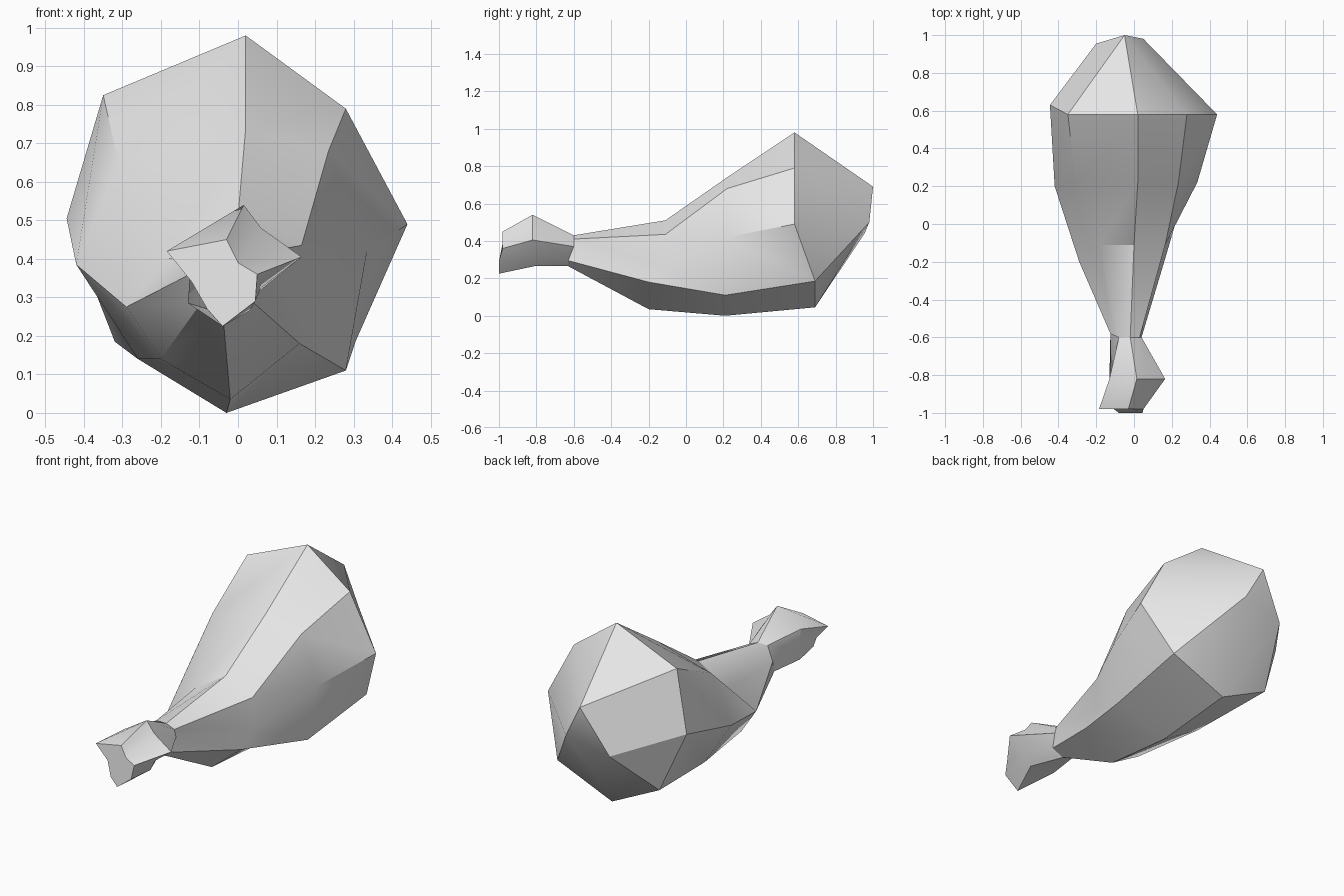
import bpy
import bmesh
import math

default_cube = bpy.data.objects.get("Cube")
if default_cube:
    bpy.data.objects.remove(default_cube, do_unlink=True)

# Plain grey clay colour
grey = bpy.data.materials.new("plain_grey")
grey.use_nodes = True
grey.diffuse_color = (0.8, 0.8, 0.8, 1)
grey.node_tree.nodes["Principled BSDF"].inputs["Base Color"].default_value = grey.diffuse_color


def ring(upper_y, lower_y, left_y, outline):
    """Eight-sided section, clockwise from the top; three stations slant it along y."""
    stations = [upper_y] * 3 + [lower_y] * 3 + [left_y] + [upper_y]
    return [(x, y, z) for (x, z), y in zip(outline, stations)]


def loft(name, rings, cap_first=False, cap_last=False):
    """Skin consecutive rings; repeated points in a ring merge into one corner."""
    bm = bmesh.new()
    corners = {}

    def corner(point):
        if point not in corners:
            corners[point] = bm.verts.new(point)
        return corners[point]

    def face(points):
        unique = list(dict.fromkeys(points))
        if len(unique) > 2:
            bm.faces.new([corner(p) for p in unique])

    for front, back in zip(rings, rings[1:]):
        for i in range(len(front)):
            j = (i + 1) % len(front)
            face([front[i], front[j], back[j], back[i]])
    if cap_first:
        face(rings[0])
    if cap_last:
        face(rings[-1])
    bmesh.ops.recalc_face_normals(bm, faces=bm.faces[:])
    mesh = bpy.data.meshes.new(name)
    bm.to_mesh(mesh)
    bm.free()
    mesh.materials.append(grey)
    obj = bpy.data.objects.new(name, mesh)
    bpy.context.collection.objects.link(obj)
    bpy.ops.object.select_all(action="DESELECT")
    obj.select_set(True)
    bpy.context.view_layer.objects.active = obj
    bpy.ops.object.shade_smooth_by_angle(angle=math.radians(30))
    return obj


# Sections from the bone end to the thick end
bone_end = ring(-0.98, -1, -0.97, [
    (-.03, .45), (0, .39), (.05, .36), (.045, .29),
    (-.04, .225), (-.08, .27), (-.12, .34), (-.185, .42)])
knuckle = ring(-0.82, -0.81, -0.81, [
    (.015, .54), (.06, .48), (.165, .405), (.06, .325),
    (.03, .265), (-.13, .285), (-.125, .35), (-.13, .45)])
ankle = ring(-0.6, -0.63, -0.58, [
    (-.02, .43), (.03, .41), (.04, .37), (.03, .295),
    (-.04, .265), (-.1, .28), (-.125, .36), (-.08, .43)])
shank = ring(-0.11, -0.2, -0.2, [
    (0, .51), (.165, .435), (.16, .25), (.16, .18),
    (-.02, .035), (-.2, .14), (-.29, .275), (-.18, .4)])
belly = ring(0.22, 0.21, 0.2, [
    (.02, .74), (.235, .68), (.335, .42), (.28, .11),
    (-.03, 0), (-.26, .14), (-.42, .385), (-.31, .65)])
widest = ring(0.58, 0.69, 0.63, [
    (.02, .98), (.28, .79), (.44, .49), (.305, .185),
    (-.03, .045), (-.32, .185), (-.445, .505), (-.35, .825)])

# Three corners close the rounded thick end
crown, right_tip, left_tip = (-.05, 1, .69), (.05, .98, .5), (-.2, .955, .44)
tail = [crown, crown, right_tip, right_tip, right_tip, left_tip, left_tip, crown]

loft("bone", [bone_end, knuckle, ankle], cap_first=True)
loft("meat", [ankle, shank, belly, widest, tail], cap_last=True)
